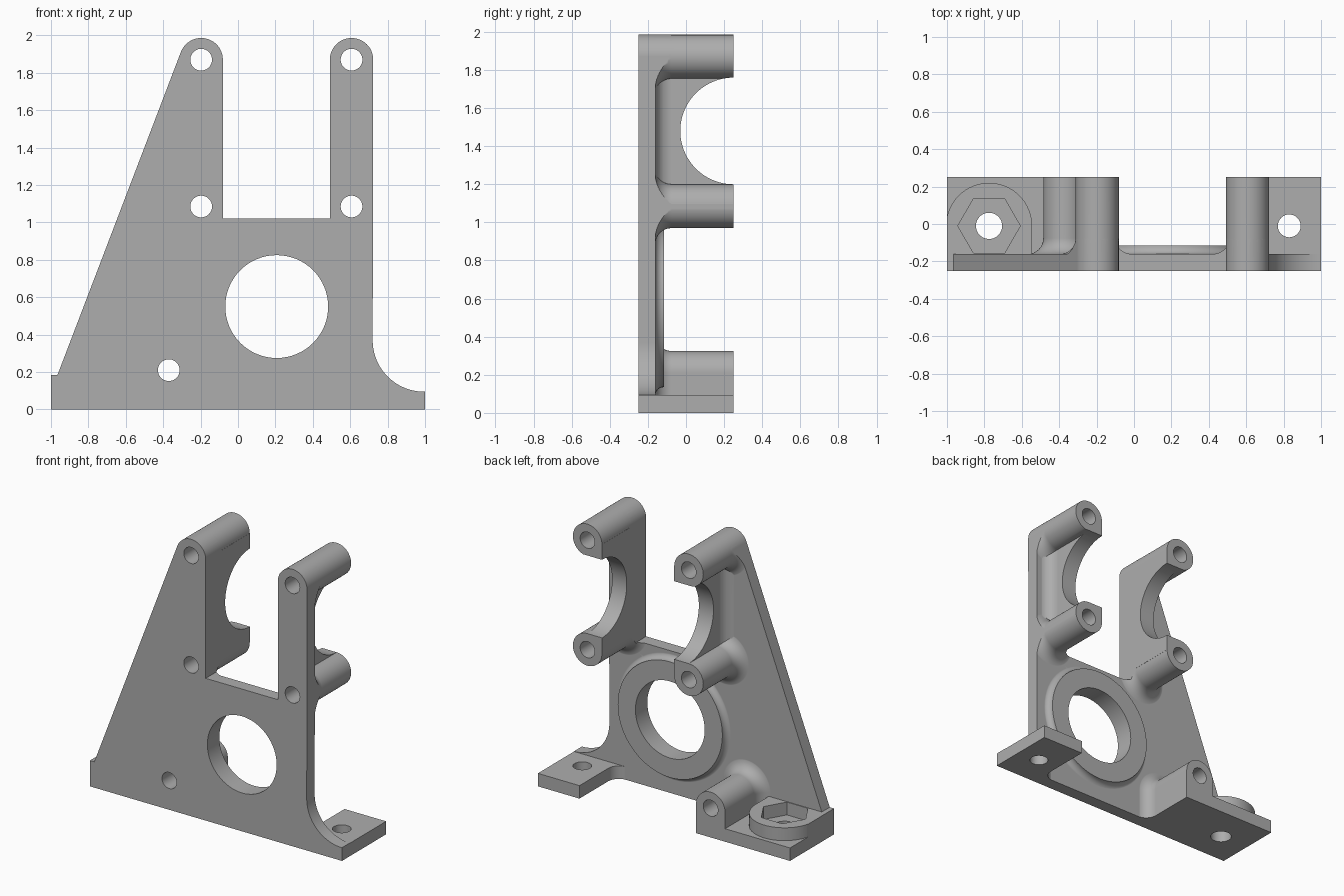
import bpy, bmesh
from math import cos, sin, radians, pi

cube = bpy.data.objects.get("Cube")
if cube:
    bpy.data.objects.remove(cube, do_unlink=True)

grey = bpy.data.materials.new("grey_metal")
grey.use_nodes = True
colour = (0.42, 0.42, 0.42, 1)
grey.diffuse_color = colour
grey.node_tree.nodes["Principled BSDF"].inputs["Base Color"].default_value = colour

BACK = -0.16       # rear face of the main plate
INNER = -0.22      # depth where added parts are buried in the plate
OVER = 0.3         # overshoot, trimmed later by the envelope
FILLET = 0.085


def loft(name, rings):
    """Closed solid through rings of matching 3D points."""
    bm = bmesh.new()
    loops = [[bm.verts.new(p) for p in ring] for ring in rings]
    n = len(loops[0])
    for a, b in zip(loops, loops[1:]):
        for i in range(n):
            j = (i + 1) % n
            bm.faces.new((a[i], a[j], b[j], b[i]))
    bm.faces.new(loops[0])
    bm.faces.new(loops[-1])
    bmesh.ops.recalc_face_normals(bm, faces=bm.faces)
    mesh = bpy.data.meshes.new(name)
    bm.to_mesh(mesh)
    bm.free()
    mesh.materials.append(grey)
    obj = bpy.data.objects.new(name, mesh)
    bpy.context.collection.objects.link(obj)
    return obj


def prism(name, pts, axis, lo, hi):
    place = {"X": lambda p, t: (t, p[0], p[1]),
             "Y": lambda p, t: (p[0], t, p[1]),
             "Z": lambda p, t: (p[0], p[1], t)}[axis]
    return loft(name, [[place(p, t) for p in pts] for t in (lo, hi)])


def arc(cx, cy, r, start, end, n=24):
    angles = [radians(start + (end - start) * i / n) for i in range(n + 1)]
    return [(cx + r * cos(a), cy + r * sin(a)) for a in angles]


def circle(cx, cy, r, n=64):
    return arc(cx, cy, r, 0, 360 - 360 / n, n - 1)


def rect(x0, y0, x1, y1):
    return [(x0, y0), (x1, y0), (x1, y1), (x0, y1)]


def flared_boss(name, x, z, r, fillet, top):
    """Cylinder along y that flares into the plate."""
    profile = [(r + fillet, INNER)]
    profile += [(r + fillet * (1 - sin(a)), BACK - 0.001 + fillet * (1 - cos(a)))
                for a in (i * pi / 16 for i in range(9))]
    profile.append((r, top))
    return loft(name, [[(px, y, pz) for px, pz in circle(x, z, rr)] for rr, y in profile])


def flared_wall(name, inner, outer, side, z0, z1, top, fillet=FILLET):
    """Wall with a concave fillet on the face pointing to side (+1 or -1)."""
    pts = [(inner, INNER), (inner, top), (outer, top)]
    pts += [(outer + side * fillet * (1 - cos(a)), BACK - 0.001 + fillet * (1 - sin(a)))
            for a in (i * pi / 16 for i in range(9))]
    pts.append((outer + side * fillet, INNER))
    return prism(name, pts, "Z", z0, z1)


def combine(operation, part):
    mod = body.modifiers.new("combine", "BOOLEAN")
    mod.operation, mod.solver, mod.object = operation, "EXACT", part
    bpy.context.view_layer.objects.active = body
    bpy.ops.object.modifier_apply(modifier=mod.name)
    bpy.data.objects.remove(part, do_unlink=True)


# Plate stock
body = prism("mounting_bracket", rect(-1.1, -0.1, 1.1, 2.1), "Y", -0.3, BACK)

# Clamp arms: two flared bosses joined by a web flush with the slot
ARM_R, TOP_Z, LOW_Z = 0.115, 1.87, 1.085
for x, slot_side, web_side in ((-0.197, -0.03, -1), (0.607, 0.44, 1)):
    for z in (TOP_Z, LOW_Z):
        combine("UNION", flared_boss("arm_boss", x, z, ARM_R, FILLET, OVER))
    combine("UNION", flared_wall("arm_web", slot_side, x, web_side, LOW_Z, TOP_Z, OVER))

# Raised ring around the large bore
BORE = (0.207, 0.55)
combine("UNION", flared_boss("bore_ring", *BORE, 0.415, 0.044, -0.115))

# Low boss standing on a block
LOW_X, BOSS_Z = -0.37, 0.21
combine("UNION", flared_boss("low_boss", LOW_X, BOSS_Z, ARM_R, FILLET, OVER))
for side in (-1, 1):
    combine("UNION", flared_wall("low_boss_block", LOW_X - side * 0.05, LOW_X + side * ARM_R,
                                 side, -0.05, BOSS_Z, OVER))

# Feet
FOOT_Z = 0.093
combine("UNION", prism("left_end_foot", rect(-1.1, INNER, LOW_X, OVER), "Z", -0.06, FOOT_Z))
combine("UNION", flared_wall("right_end_foot", 1.1, 0.67, -1, -0.06, FOOT_Z, OVER))

# Rounded nut housing running back into the plate
NUT = (-0.775, -0.01)
housing = arc(*NUT, 0.23, 0, 180, 32) + [(-1.005, INNER), (-0.545, INNER)]
combine("UNION", prism("nut_housing", housing, "Z", 0.02, 0.185))

# Overall silhouette trims everything
outline = [(-1, 0), (1, 0), (1, 0.095)]
outline += arc(0.995, 0.37, 0.275, 270, 180)
outline += arc(0.607, TOP_Z, 0.116, 0, 180)
outline += [(0.491, 1.02), (-0.081, 1.02)]
outline += arc(-0.197, TOP_Z, 0.116, 0, 159)
outline += [(-0.965, 0.185), (-1, 0.185)]
combine("INTERSECT", prism("envelope", outline, "Y", -0.25, 0.25))

# Round clamp seat across both arms
combine("DIFFERENCE", prism("clamp_seat", circle(0.25, 1.48, 0.28, 96), "X", -0.6, 0.9))

# Bores along y
for x, z, r in ((*BORE, 0.275), (LOW_X, BOSS_Z, 0.058),
                (-0.197, TOP_Z, 0.058), (0.607, TOP_Z, 0.058),
                (-0.197, LOW_Z, 0.058), (0.607, LOW_Z, 0.058)):
    combine("DIFFERENCE", prism("bore", circle(x, z, r), "Y", -0.5, 0.5))

# Hexagonal nut pocket and vertical bolt holes
combine("DIFFERENCE", prism("nut_pocket", circle(*NUT, 0.167, 6), "Z", FOOT_Z, 0.4))
for x, r in ((NUT[0], 0.07), (0.83, 0.061)):
    combine("DIFFERENCE", prism("bolt_hole", circle(x, NUT[1], r), "Z", -0.2, 0.4))

# Smooth curved faces, keep machined edges crisp
bpy.ops.object.select_all(action="DESELECT")
body.select_set(True)
bpy.context.view_layer.objects.active = body
bpy.ops.object.shade_smooth_by_angle(angle=radians(30))
normals = body.modifiers.new("face_normals", "WEIGHTED_NORMAL")
normals.keep_sharp = True
